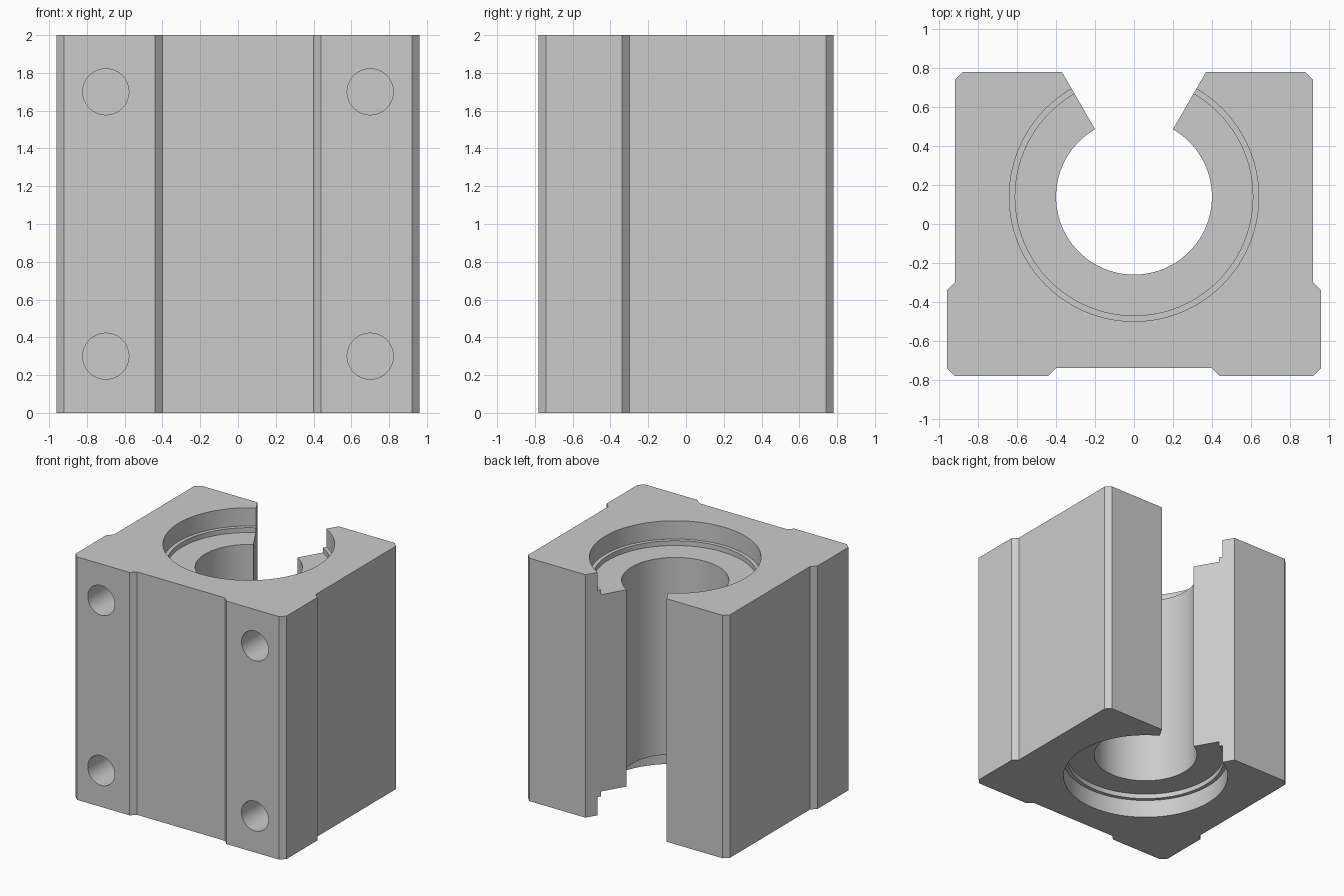
import bpy, bmesh, math
from mathutils import Matrix, Vector

default = bpy.data.objects.get("Cube")
if default:
    bpy.data.objects.remove(default, do_unlink=True)

HEIGHT = 2.0
BORE_Y = 0.14
BORE_R = 0.40
SLOT_HALF = math.radians(30)


def make_object(name, bm):
    bmesh.ops.recalc_face_normals(bm, faces=bm.faces[:])
    mesh = bpy.data.meshes.new(name)
    bm.to_mesh(mesh)
    bm.free()
    obj = bpy.data.objects.new(name, mesh)
    bpy.context.collection.objects.link(obj)
    return obj


def add_cylinder(bm, centre, radius, depth, axis="Z"):
    turn = Matrix.Rotation(math.pi / 2, 4, "X") if axis == "Y" else Matrix.Identity(4)
    bmesh.ops.create_cone(bm, cap_ends=True, segments=96, radius1=radius, radius2=radius,
                          depth=depth, matrix=Matrix.Translation(centre) @ turn)


def cut(obj, cutter):
    cutter.hide_render = True
    mod = obj.modifiers.new("Cut", "BOOLEAN")
    mod.operation = "DIFFERENCE"
    mod.solver = "EXACT"
    mod.object = cutter
    bpy.context.view_layer.objects.active = obj
    bpy.ops.object.modifier_apply(modifier=mod.name)
    bpy.data.objects.remove(cutter, do_unlink=True)


# Block: chamfered outline with a slotted bore, extruded upward
half = [(0.40, -0.74), (0.44, -0.78), (0.92, -0.78), (0.96, -0.74), (0.96, -0.34),
        (0.92, -0.30), (0.92, 0.74), (0.88, 0.78),
        ((0.78 - BORE_Y) * math.tan(SLOT_HALF), 0.78)]
steps = 80
arc = []
for i in range(steps + 1):
    a = SLOT_HALF + (2 * math.pi - 2 * SLOT_HALF) * i / steps
    arc.append((BORE_R * math.sin(a), BORE_Y + BORE_R * math.cos(a)))
outline = half + arc + [(-x, y) for x, y in reversed(half)]

bm = bmesh.new()
base = bm.faces.new([bm.verts.new((x, y, 0)) for x, y in outline])
extruded = bmesh.ops.extrude_face_region(bm, geom=[base])
bmesh.ops.translate(bm, vec=Vector((0, 0, HEIGHT)),
                    verts=[v for v in extruded["geom"] if isinstance(v, bmesh.types.BMVert)])
block = make_object("bearing_block", bm)

# Stepped seal recesses at both ends of the bore
for end in (0, HEIGHT):
    for radius, depth in ((0.64, 0.15), (0.61, 0.19)):
        bm = bmesh.new()
        add_cylinder(bm, (0, BORE_Y, end), radius, 2 * depth)
        cut(block, make_object("recess_cutter", bm))

# Four blind mounting holes in the front
bm = bmesh.new()
for x in (-0.70, 0.70):
    for z in (0.30, 1.70):
        add_cylinder(bm, (x, -0.78, z), 0.122, 0.96, "Y")
cut(block, make_object("hole_cutter", bm))

# Plain grey metal
metal = bpy.data.materials.new("grey_metal")
colour = (0.6, 0.6, 0.6, 1)
metal.use_nodes = True
metal.diffuse_color = colour
metal.node_tree.nodes["Principled BSDF"].inputs["Base Color"].default_value = colour
block.data.materials.clear()
block.data.materials.append(metal)
for face in block.data.polygons:
    face.material_index = 0

# Smooth round walls, sharp machined edges
bpy.ops.object.select_all(action="DESELECT")
block.select_set(True)
bpy.context.view_layer.objects.active = block
bpy.ops.object.shade_smooth_by_angle(angle=math.radians(25))
